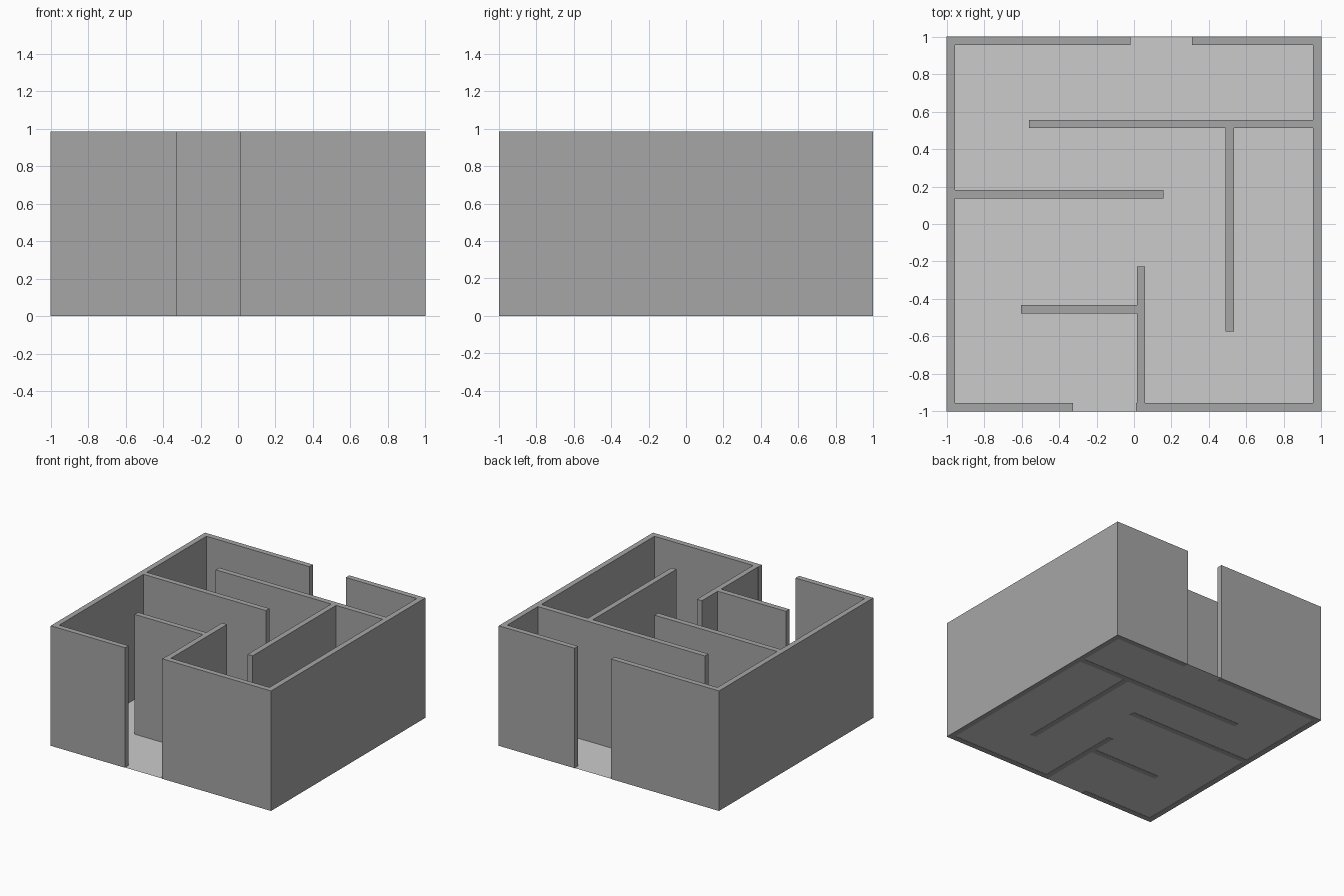
import bpy

if "Cube" in bpy.data.objects:
    bpy.data.objects.remove(bpy.data.objects["Cube"])

H = 0.985   # wall height
T = 0.045   # wall thickness

wall_grey = bpy.data.materials.new("wall_grey")
wall_grey.diffuse_color = (0.38, 0.38, 0.38, 1)
wall_grey.use_nodes = True
wall_grey.node_tree.nodes["Principled BSDF"].inputs["Base Color"].default_value = wall_grey.diffuse_color


def wall(name, x0, x1, y0, y1):
    bpy.ops.mesh.primitive_cube_add(
        size=1, location=((x0 + x1) / 2, (y0 + y1) / 2, H / 2))
    ob = bpy.context.object
    ob.name = name
    ob.scale = (x1 - x0, y1 - y0, H)
    bpy.ops.object.transform_apply(location=False, rotation=False, scale=True)
    ob.data.materials.append(wall_grey)
    return ob


I = 1 - T   # inner face of the outer walls

# floor sheet
bpy.ops.mesh.primitive_plane_add(size=2, location=(0, 0, 0.002))
bpy.context.object.name = "floor"

# outer walls: solid sides, front and back each split by a doorway
wall("left_wall", -1, -I, -I, I)
wall("right_wall", I, 1, -I, I)
wall("front_wall_left", -1, -0.325, -1, -I)
wall("front_wall_right", 0.012, 1, -1, -I)
wall("back_wall_left", -1, -0.02, I, 1)
wall("back_wall_right", 0.31, 1, I, 1)

# inner partitions
wall("partition_back", -0.56, I, 0.511, 0.511 + T)
wall("partition_right", 0.488, 0.488 + T, -0.574, 0.511)
wall("partition_left", -I, 0.157, 0.137, 0.137 + T)
wall("partition_front", 0.015, 0.015 + T, -I, -0.228)
wall("partition_front_branch", -0.604, 0.015, -0.478, -0.478 + T)
